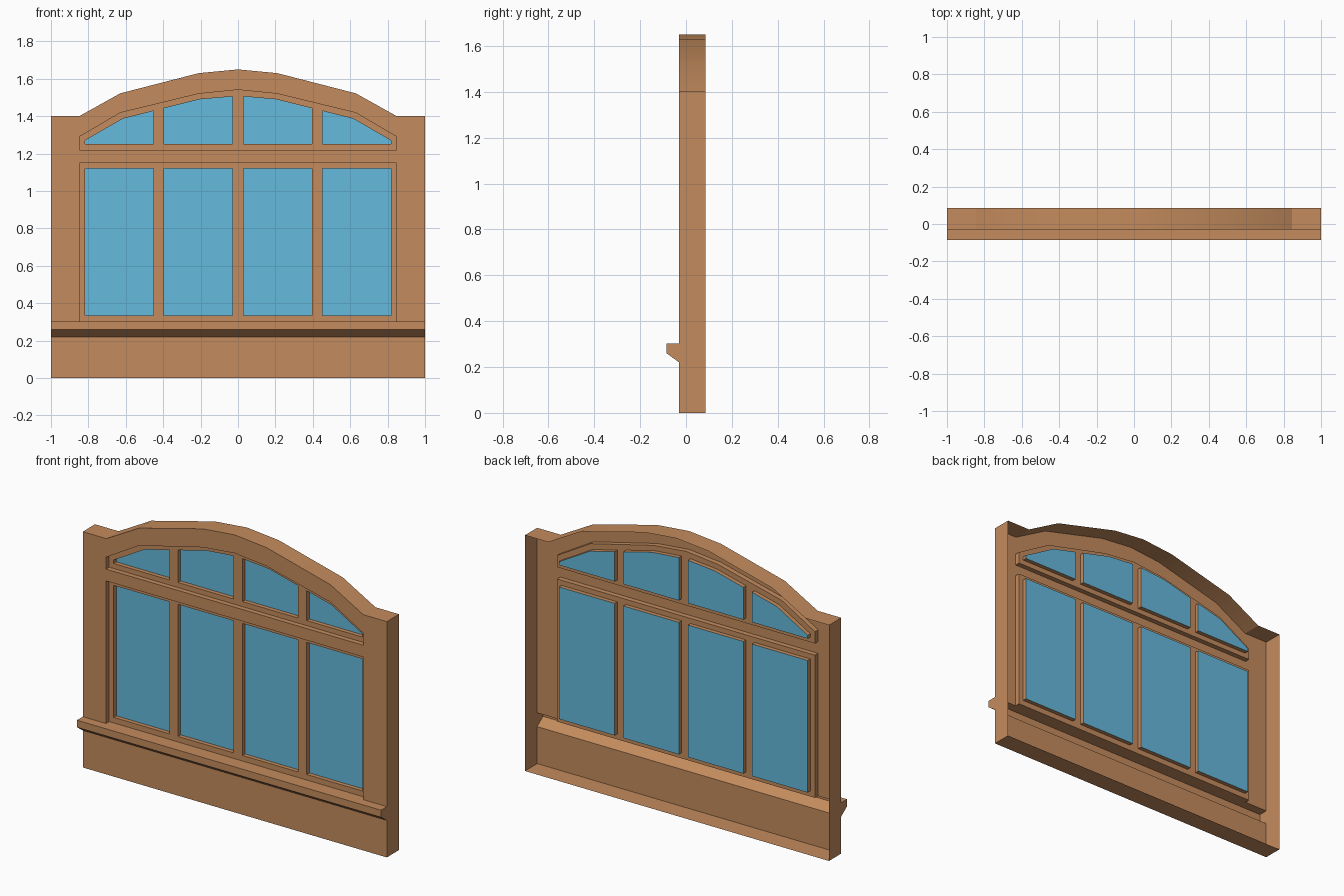
import bpy, bmesh

if "Cube" in bpy.data.objects:
    bpy.data.objects.remove(bpy.data.objects["Cube"])

FRONT, SASH, GLASS, BACK = -0.03, 0.0, 0.025, 0.085   # depth planes (y)
SILL_Y, SILL_Z, TOP = -0.085, 0.302, 1.402


def material(name, rgb):
    m = bpy.data.materials.new(name)
    m.diffuse_color = (*rgb, 1)
    m.use_nodes = True
    m.node_tree.nodes["Principled BSDF"].inputs["Base Color"].default_value = m.diffuse_color
    return m


wood = material("wood", (0.55, 0.26, 0.11))
blue = material("glass", (0.13, 0.49, 0.72))


def panel(bm, y, outline, holes=()):
    """Flat face at depth y facing the front, with holes."""
    edges = []
    for loop in (outline, *holes):
        vs = [bm.verts.new((x, y, z)) for x, z in loop]
        edges += [bm.edges.new((vs[i - 1], vs[i])) for i in range(len(vs))]
    res = bmesh.ops.triangle_fill(bm, use_beauty=True, edges=edges, normal=(0, -1, 0))
    for f in res["geom"]:
        if isinstance(f, bmesh.types.BMFace):
            f.normal_update()
            if f.normal.y > 0:
                f.normal_flip()


def strip(bm, path, y0, y1, closed=True):
    """Wall from y0 back to y1 along a path; normals point right of the path."""
    pairs = list(zip(path, path[1:] + path[:1]))
    for a, b in pairs if closed else pairs[:-1]:
        bm.faces.new([bm.verts.new(p) for p in (
            (a[0], y0, a[1]), (a[0], y1, a[1]), (b[0], y1, b[1]), (b[0], y0, b[1]))])


def finish(name, bm, mat):
    bmesh.ops.remove_doubles(bm, verts=bm.verts, dist=0.0005)
    me = bpy.data.meshes.new(name)
    bm.to_mesh(me)
    bm.free()
    me.materials.append(mat)
    ob = bpy.data.objects.new(name, me)
    bpy.context.collection.objects.link(ob)
    return ob


def rect(x0, x1, z0, z1):
    return [(x0, z0), (x1, z0), (x1, z1), (x0, z1)]


def mirrored(half):
    """Arch from right to left, given its right half from the outside in."""
    return half + [(-x, z) for x, z in half[-2::-1]]


outer_arch = mirrored([(0.845, TOP), (0.63, 1.522), (0.21, 1.63), (0, 1.65)])
inner_arch = mirrored([(0.848, 1.29), (0.63, 1.418), (0.21, 1.52), (0, 1.541)])
glass_arch = mirrored([(0.818, 1.27), (0.615, 1.387), (0.205, 1.49), (0, 1.508)])


def arch_z(x):
    for (xa, za), (xb, zb) in zip(glass_arch, glass_arch[1:]):
        if xb <= x <= xa:
            return za + (zb - za) * (xa - x) / (xa - xb)


def arched_pane(x0, x1):
    mid = [p for p in glass_arch if x0 < p[0] < x1]
    return [(x0, 1.25), (x1, 1.25), (x1, arch_z(x1)), *mid, (x0, arch_z(x0))]


lower_opening = rect(-0.848, 0.848, SILL_Z, 1.15)
upper_opening = [(-0.848, 1.22), (0.848, 1.22)] + inner_arch
pane_x = [(-0.818, -0.452), (-0.395, -0.03), (0.03, 0.395), (0.452, 0.818)]
lower_panes = [rect(a, b, 0.335, 1.12) for a, b in pane_x]
upper_panes = [arched_pane(a, b) for a, b in pane_x]

# Surround: open-backed shell with posts, crossbar and arch
bm = bmesh.new()
top_edge = [(1, TOP)] + outer_arch + [(-1, TOP)]
panel(bm, FRONT, [(-1, SILL_Z), (-0.848, SILL_Z), (-0.848, 1.15), (0.848, 1.15),
                  (0.848, SILL_Z), (1, SILL_Z)] + top_edge, [upper_opening])
strip(bm, top_edge, FRONT, BACK, closed=False)
for opening in (lower_opening, upper_opening):
    strip(bm, opening[::-1], FRONT, SASH)

# Apron, sill and side walls from one side profile
profile = [(BACK, TOP), (FRONT, TOP), (FRONT, SILL_Z), (SILL_Y, SILL_Z),
           (SILL_Y, 0.26), (FRONT, 0.22), (FRONT, 0), (BACK, 0)]
bm.faces.new([bm.verts.new((1, y, z)) for y, z in profile])
bm.faces.new([bm.verts.new((-1, y, z)) for y, z in profile[::-1]])
for a, b in zip(profile[2:], profile[3:]):
    bm.faces.new([bm.verts.new(p) for p in ((-1, *a), (-1, *b), (1, *b), (1, *a))])
surround = finish("window_surround", bm, wood)
bpy.context.view_layer.objects.active = surround
surround.select_set(True)
bpy.ops.object.shade_smooth_by_angle(angle=0.4)

# Sashes with glazing bars, and the glass behind them
for name, opening, panes in (("lower", lower_opening, lower_panes),
                             ("arched", upper_opening, upper_panes)):
    bm = bmesh.new()
    panel(bm, SASH, opening, panes)
    for p in panes:
        strip(bm, p[::-1], SASH, GLASS)
    finish(name + "_sash", bm, wood)
    bm = bmesh.new()
    for p in panes:
        bm.faces.new([bm.verts.new((x, GLASS, z)) for x, z in p])
    finish(name + "_glass", bm, blue)
